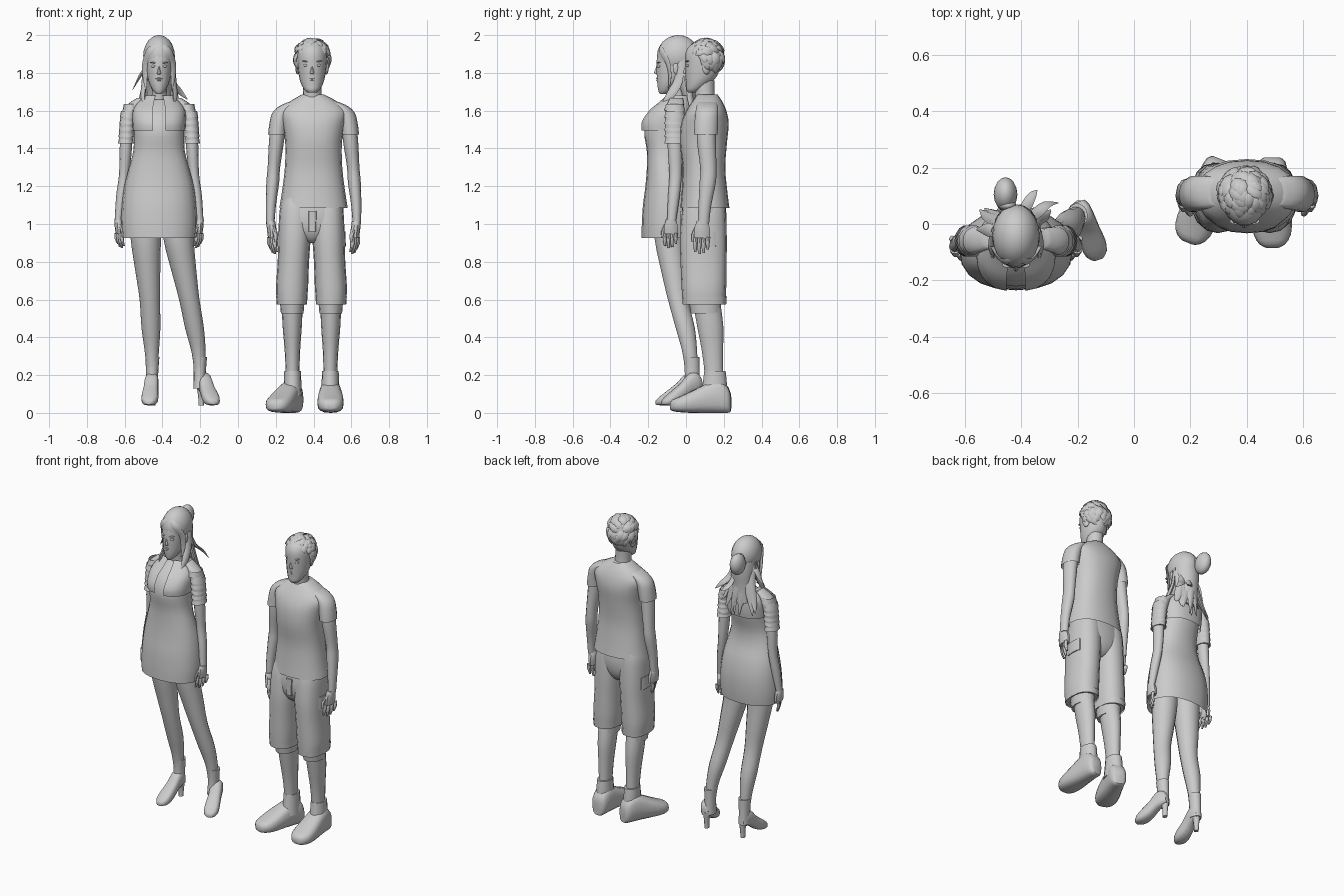
import bpy, bmesh, math, random
from mathutils import Vector, Matrix, Euler

random.seed(4)
TAU = math.tau


def finish(name, bm, angle=45):
    bmesh.ops.recalc_face_normals(bm, faces=bm.faces)
    me = bpy.data.meshes.new(name)
    bm.to_mesh(me)
    bm.free()
    me.shade_smooth()
    me.set_sharp_from_angle(angle=math.radians(angle))
    ob = bpy.data.objects.new(name, me)
    bpy.context.scene.collection.objects.link(ob)
    return ob


def smooth(rows, k=3):
    """Catmull-Rom interpolation of rows of numbers."""
    out, n = [], len(rows)
    for i in range(n - 1):
        a, b, c, d = rows[max(i - 1, 0)], rows[i], rows[i + 1], rows[min(i + 2, n - 1)]
        for j in range(k):
            t = j / k
            out.append([.5 * (2*q + (r - p)*t + (2*p - 5*q + 4*r - s)*t*t + (3*q - p - 3*r + s)*t**3)
                        for p, q, r, s in zip(a, b, c, d)])
    return out + [list(rows[-1])]


def skin(name, rings, closed=True, lo=True, hi=True):
    bm = bmesh.new()
    vs = [[bm.verts.new(p) for p in r] for r in rings]
    n = len(vs[0])
    for a, b in zip(vs, vs[1:]):
        for i in range(n if closed else n - 1):
            j = (i + 1) % n
            bm.faces.new((a[i], a[j], b[j], b[i]))
    if closed and lo:
        bm.faces.new(vs[0])
    if closed and hi:
        bm.faces.new(vs[-1])
    return finish(name, bm)


def power(v, p):
    return math.copysign(abs(v) ** p, v)


def loft(name, rows, n=16, p=1.0, k=3, lo=True, hi=True, arc=None):
    """Horizontal ellipses (x, y, z, rx, ry) joined into a skin."""
    a0, a1 = arc or (0, TAU)
    m = n if arc is None else n + 1
    rings = [[(x + rx * power(math.cos(a0 + (a1 - a0) * i / n), p),
               y + ry * power(math.sin(a0 + (a1 - a0) * i / n), p), z) for i in range(m)]
             for x, y, z, rx, ry in smooth(rows, k)]
    return skin(name, rings, arc is None, lo, hi)


def foot(name, heel, toe, rows):
    """Shoe sections (t, half width, bottom, top) from heel to toe."""
    h, d = Vector(heel), Vector(toe) - Vector(heel)
    s = Vector((-d.y, d.x)).normalized()
    rings = []
    for t, w, z0, z1 in smooth(rows, 2):
        ring = []
        for i in range(16):
            a = TAU * i / 16
            c = h + d * t + s * w * power(math.cos(a), .75)
            ring.append((c.x, c.y, (z0 + z1) / 2 + (z1 - z0) / 2 * power(math.sin(a), .7)))
        rings.append(ring)
    return skin(name, rings)


def lock(name, pts, w, t, out, k=3):
    """Flat tapering hair lock along points (x, y, z, scale)."""
    rows, rings = smooth(pts, k), []
    for i, r in enumerate(rows):
        tan = Vector(rows[min(i + 1, len(rows) - 1)][:3]) - Vector(rows[max(i - 1, 0)][:3])
        u = tan.cross(Vector(out)).normalized()
        v = u.cross(tan).normalized()
        rings.append([Vector(r[:3]) + (u * w * math.cos(a) + v * t * math.sin(a)) * max(r[3], .05)
                      for a in (TAU * j / 6 for j in range(6))])
    return skin(name, rings)


def ball(name, loc, scale, rot=(0, 0, 0), seg=16):
    bm = bmesh.new()
    bmesh.ops.create_uvsphere(bm, u_segments=seg, v_segments=seg // 2 + 2, radius=1,
                              matrix=Matrix.LocRotScale(Vector(loc), Euler(rot), Vector(scale)))
    return finish(name, bm)


def hand(who, s, x, y, z, g):
    """Palm, four fingers and thumb hanging from the wrist."""
    loft(who + "_palm", [(x, y, z, .022*g, .028*g), (x - s*.004, y, z - .04*g, .024*g, .042*g),
                         (x - s*.006, y, z - .085*g, .02*g, .042*g)], 10)
    for i in range(4):
        o, ln = i - 1.5, (.075, .085, .08, .062)[i] * g
        fx, fy, fz = x - s*.006 + s*o*.01, y + o*.021*g, z - .08*g
        loft(who + "_finger", [(fx, fy, fz, .011*g, .011*g), (fx, fy - .004, fz - ln*.5, .0105*g, .0105*g),
                               (fx - s*.01, fy - .002, fz - ln, .006*g, .006*g)], 8, k=2)
    loft(who + "_thumb", [(x - s*.012, y - .025*g, z - .03*g, .012*g, .014*g),
                          (x - s*.024, y - .045*g, z - .07*g, .011*g, .011*g),
                          (x - s*.026, y - .047*g, z - .105*g, .006*g, .006*g)], 8, k=2)


def face(who, x, y, z, g):
    """Nose, lips, eyes and ears; y is the face front, z the eye height."""
    loft(who + "_nose", [(x, y + .014, z - .048*g, .012*g, .01), (x, y + .002, z - .038*g, .011*g, .013),
                         (x, y + .01, z - .01*g, .007*g, .012), (x, y + .014, z + .012*g, .006*g, .01)], 8)
    for dz, w in ((-.07, .022), (-.08, .018)):
        ball(who + "_lip", (x, y + .012, z + dz*g), (w*g, .012, .006), seg=10)
    for s in (-1, 1):
        ball(who + "_eye", (x + s*.031*g, y + .016, z), (.016*g, .012, .008*g), seg=10)
        ball(who + "_brow", (x + s*.032*g, y + .014, z + .021*g), (.022*g, .012, .004*g), (0, -s*.12, 0), 10)
        ball(who + "_ear", (x + s*.077*g, y + .11, z - .015), (.01, .022, .034), (.2, 0, s*.35), 10)


# ---------------- man ----------------
X = .4
loft("man_shirt", [(X, .1, 1.085, .181, .13), (X, .098, 1.18, .166, .12), (X, .095, 1.3, .152, .113),
                   (X, .092, 1.43, .15, .125), (X, .1, 1.53, .166, .126), (X, .107, 1.595, .178, .108),
                   (X, .112, 1.645, .13, .082), (.397, .113, 1.685, .06, .055)], 20, .85, lo=False)
loft("man_neck", [(.395, .11, 1.6, .06, .058), (.393, .1, 1.68, .05, .052), (.392, .095, 1.76, .05, .058)], 14)
loft("man_head", [(.392, .03, 1.695, .02, .018), (.392, .042, 1.71, .04, .04), (.392, .062, 1.74, .057, .062),
                  (.392, .08, 1.78, .069, .083), (.392, .09, 1.84, .077, .096), (.392, .095, 1.9, .08, .1),
                  (.392, .1, 1.94, .068, .085), (.392, .1, 1.965, .035, .045)], 18)
face("man", .392, -.004, 1.84, 1)
ball("man_hair_cap", (.392, .113, 1.885), (.088, .086, .084), (.25, 0, 0))
C = Vector((.392, .108, 1.882))
for i in range(85):  # layered hair locks over the skull
    h = 1 - 1.35 * (i + .5) / 85
    a, r = i * 2.4, math.sqrt(1 - h * h)
    d = Vector((r * math.cos(a), r * math.sin(a), h))
    if d.y < -.35 and h < .4:
        continue
    e = Vector((random.uniform(-.2, .7), -.6 if h > .3 else .3, -.1 if h > .3 else -.7))
    e = (e - d * e.dot(d)).normalized()
    pts, up = [], random.uniform(0, .06)
    for t, sc, lift in ((-.25, .6, .88), (.1, 1, 1.0), (.45, .8, 1.04 + up), (.7, .05, 1.07 + up * 1.6)):
        q = (d + e * t).normalized() * lift
        pts.append((C.x + q.x * .09, C.y + q.y * .09, C.z + q.z * .094, sc))
    lock("man_hair_lock", pts, .022, .009, d, 2)

loft("man_shorts_seat", [(X - .011, .092, .9, .04, .06), (X - .01, .092, .92, .08, .088),
                         (X - .008, .093, .97, .145, .112), (X - .004, .095, 1.05, .163, .119),
                         (X - .002, .097, 1.15, .155, .105)], 20, .8)
loft("man_shorts_fly", [(.393, -.02, .96, .02, .008), (.395, -.022, 1.07, .022, .008)], 8, .5, 1)
for s in (-1, 1):
    x = .389
    loft("man_shorts_leg", [(x + s*.104, .095, .585, .078, .113), (x + s*.103, .095, .66, .085, .118),
                            (x + s*.096, .093, .8, .083, .122), (x + s*.09, .092, .93, .086, .124),
                            (x + s*.084, .095, 1.07, .085, .115), (x + s*.08, .097, 1.14, .07, .1)], 16, .85)
    loft("man_shorts_cuff", [(x + s*.104, .098, .575, .08, .115), (x + s*.104, .098, .615, .083, .118)],
         16, .85, 1, False, False)
    loft("man_pocket_flap", [(x + s*.148, .1, .88, .034, .062), (x + s*.148, .1, .96, .032, .06)], 12, .6, 1)
    loft("man_knee_band", [(x + s*.102, .105, .525, .06, .081), (x + s*.102, .1, .6, .066, .088)], 14, 1, 1)
    loft("man_calf", [(x + s*.102, .11, .58, .056, .074), (x + s*.102, .128, .46, .051, .071),
                      (x + s*.101, .14, .33, .041, .058), (x + s*.1, .148, .2, .036, .05),
                      (x + s*.1, .15, .1, .035, .05)], 14)
    loft("man_shoe_collar", [(x + s*.1, .15, .09, .05, .072), (x + s*.1, .153, .17, .046, .064),
                             (x + s*.1, .153, .222, .044, .058)], 14, 1, 2)
    # arms
    loft("man_sleeve", [(X + s*.193, .105, 1.475, .048, .064), (X + s*.186, .107, 1.53, .048, .064),
                        (X + s*.17, .11, 1.585, .05, .062), (X + s*.14, .112, 1.622, .045, .058),
                        (X + s*.1, .112, 1.645, .035, .05)], 14, lo=False)
    loft("man_arm", [(X + s*.185, .108, 1.55, .04, .05), (X + s*.196, .108, 1.44, .04, .05),
                     (X + s*.21, .118, 1.3, .033, .043), (X + s*.216, .115, 1.22, .034, .043),
                     (X + s*.226, .1, 1.1, .027, .034), (X + s*.229, .092, 1.0, .022, .03)], 12)
    hand("man", s, X + s*.226, .085, 1.015, 1.05)
shoe = [(0, .03, .005, .1), (.05, .048, 0, .14), (.2, .056, 0, .175), (.4, .062, 0, .155), (.65, .07, 0, .115),
        (.85, .066, .004, .085), (.96, .045, .01, .07), (1, .02, .02, .05)]
for heel, toe in (((.308, .23), (.19, -.066)), ((.489, .235), (.49, -.085))):
    foot("man_shoe", heel, toe, shoe)

# ---------------- woman ----------------
X = -.418
loft("woman_dress", [(X, -.095, .925, .196, .14), (X, -.092, 1.0, .201, .142), (X, -.09, 1.1, .197, .138),
                     (X, -.093, 1.2, .184, .122), (X, -.105, 1.3, .158, .102), (X, -.108, 1.39, .136, .1),
                     (X, -.103, 1.49, .133, .118), (X, -.085, 1.57, .136, .108), (X, -.055, 1.63, .11, .078),
                     (X, -.042, 1.66, .06, .05)], 20, .88, lo=False)
loft("woman_neck", [(X, -.04, 1.6, .055, .05), (X, -.045, 1.67, .039, .04), (X, -.055, 1.75, .04, .045)], 14)
loft("woman_bolero", [(X, -.1, 1.495, .138, .136), (X, -.097, 1.54, .141, .138), (X, -.078, 1.6, .14, .118),
                      (X, -.055, 1.645, .115, .088), (X, -.045, 1.68, .08, .06)], 22, .78,
     arc=(TAU * .75 + .16, TAU * 1.75 - .16))
loft("woman_head", [(X, -.122, 1.688, .014, .016), (X, -.112, 1.703, .03, .034), (X, -.095, 1.735, .048, .057),
                    (X, -.075, 1.775, .061, .08), (X, -.062, 1.83, .069, .096), (X, -.055, 1.89, .072, .098),
                    (X, -.05, 1.94, .06, .08), (X, -.05, 1.965, .03, .04)], 18)
face("woman", X, -.158, 1.835, .92)
ball("woman_hair_cap", (X, -.042, 1.89), (.084, .112, .11), (.3, 0, 0), 20)
loft("woman_hair_back", [(X, .03, 1.6, .06, .03), (X, .015, 1.7, .065, .045), (X, -.01, 1.8, .078, .08),
                         (X, -.02, 1.87, .08, .085)], 16)
ball("woman_bun", (-.455, .105, 1.88), (.042, .06, .07), (-.25, 0, 0))
ball("woman_bun_tie", (-.448, .066, 1.89), (.032, .02, .045), seg=12)
for i in range(9):  # loose hair down the back
    o = (i - 4) / 4
    j = random.uniform(-.02, .02)
    lock("woman_back_lock", [(X + o*.07, .03 - abs(o)*.04, 1.84, .7), (X + o*.075, .045 - abs(o)*.03, 1.73, 1),
                             (X + o*.09 + j, .06 - abs(o)*.03, 1.62, .8),
                             (X + o*.1 + j*2, .07 - abs(o)*.02, 1.5 + abs(o)*.07 + j, .1)], .024, .012, (o, 1, 0))
lock("woman_long_flick", [(X + .06, .02, 1.8, .7), (X + .075, .04, 1.74, 1), (X + .11, .07, 1.7, .8),
                          (X + .15, .075, 1.66, .1)], .022, .008, (.3, 1, .6))
lock("woman_back_flick", [(X + .03, .04, 1.78, .7), (X + .04, .07, 1.72, 1), (X + .06, .105, 1.69, .7),
                          (X + .075, .12, 1.68, .1)], .02, .008, (.3, 1, .6))
for s in (-1, 1):
    lock("woman_fringe", [(X - s*.005, -.125, 1.955, .5), (X + s*.045, -.132, 1.92, 1), (X + s*.073, -.095, 1.85, .9),
                          (X + s*.074, -.085, 1.77, .6), (X + s*.068, -.095, 1.71, .1)], .022, .008, (s*.6, -1, .2))
    lock("woman_side_lock", [(X + s*.075, -.03, 1.86, .7), (X + s*.077, -.04, 1.76, 1),
                             (X + s*.085, -.085, 1.68, .9), (X + s*.08, -.14, 1.61, .1)], .026, .012, (s, -.5, 0))
lock("woman_tuft", [(X - .07, -.03, 1.83, .7), (X - .1, -.02, 1.785, 1), (X - .14, -.02, 1.71, .1)],
     .024, .009, (-1, 0, 1))
for s in (-1, 1):
    # arms with ruffled sleeves
    loft("woman_sleeve", [(X + s*.174, -.06, 1.425, .038, .05), (X + s*.17, -.06, 1.52, .04, .052),
                          (X + s*.156, -.058, 1.59, .042, .052), (X + s*.13, -.055, 1.635, .035, .045),
                          (X + s*.09, -.05, 1.668, .025, .035)], 14)
    for i in range(6):
        z, x = 1.425 + i*.035, X + s*(.175 - .0025*i - (.012 if i > 4 else 0))
        loft("woman_sleeve_ruffle", [(x, -.06, z, .043, .057), (x, -.06, z + .034, .036, .047)], 14, 1, 1, False, False)
    loft("woman_arm", [(X + s*.173, -.06, 1.48, .032, .038), (X + s*.177, -.058, 1.38, .032, .038),
                       (X + s*.185, -.055, 1.26, .027, .033), (X + s*.2, -.064, 1.15, .027, .031),
                       (X + s*.216, -.076, 1.02, .019, .024)], 12)
    hand("woman", s, X + s*.217, -.08, 1.025, .92)

# legs, ankle boots and stiletto heels: (x at thigh, x at knee, x at ankle, heel, toe)
for xt, xk, xa, heel, toe in ((-.488, -.467, -.455, (-.452, .068), (-.472, -.16)),
                              (-.314, -.258, -.203, (-.195, .08), (-.125, -.127))):
    loft("woman_leg", [(xt, -.09, 1.08, .085, .085), (xt, -.088, .92, .08, .08),
                       (xt*.5 + xk*.5, -.065, .75, .066, .068), (xk, -.042, .6, .054, .055),
                       (xk*.5 + xa*.5, -.004, .45, .05, .052), (xa*.9 + xk*.1, .02, .32, .037, .04),
                       (xa, .03, .2, .028, .034), (xa, .032, .14, .025, .03)], 14)
    loft("woman_boot_shaft", [(xa, .03, .13, .034, .047), (xa, .033, .2, .032, .04),
                              (xa + .002, .03, .295, .037, .043)], 14, 1, 2)
    foot("woman_boot", heel, toe, [(0, .02, .125, .18), (.1, .032, .115, .21), (.3, .037, .1, .21),
                                   (.5, .04, .064, .16), (.72, .045, .042, .12), (.9, .038, .04, .088),
                                   (1, .016, .044, .065)])
    loft("woman_heel", [(heel[0], heel[1] - .022, .038, .014, .016), (heel[0], heel[1] - .02, .09, .016, .018),
                        (heel[0], heel[1] - .024, .145, .026, .028)], 10, 1, 2)
